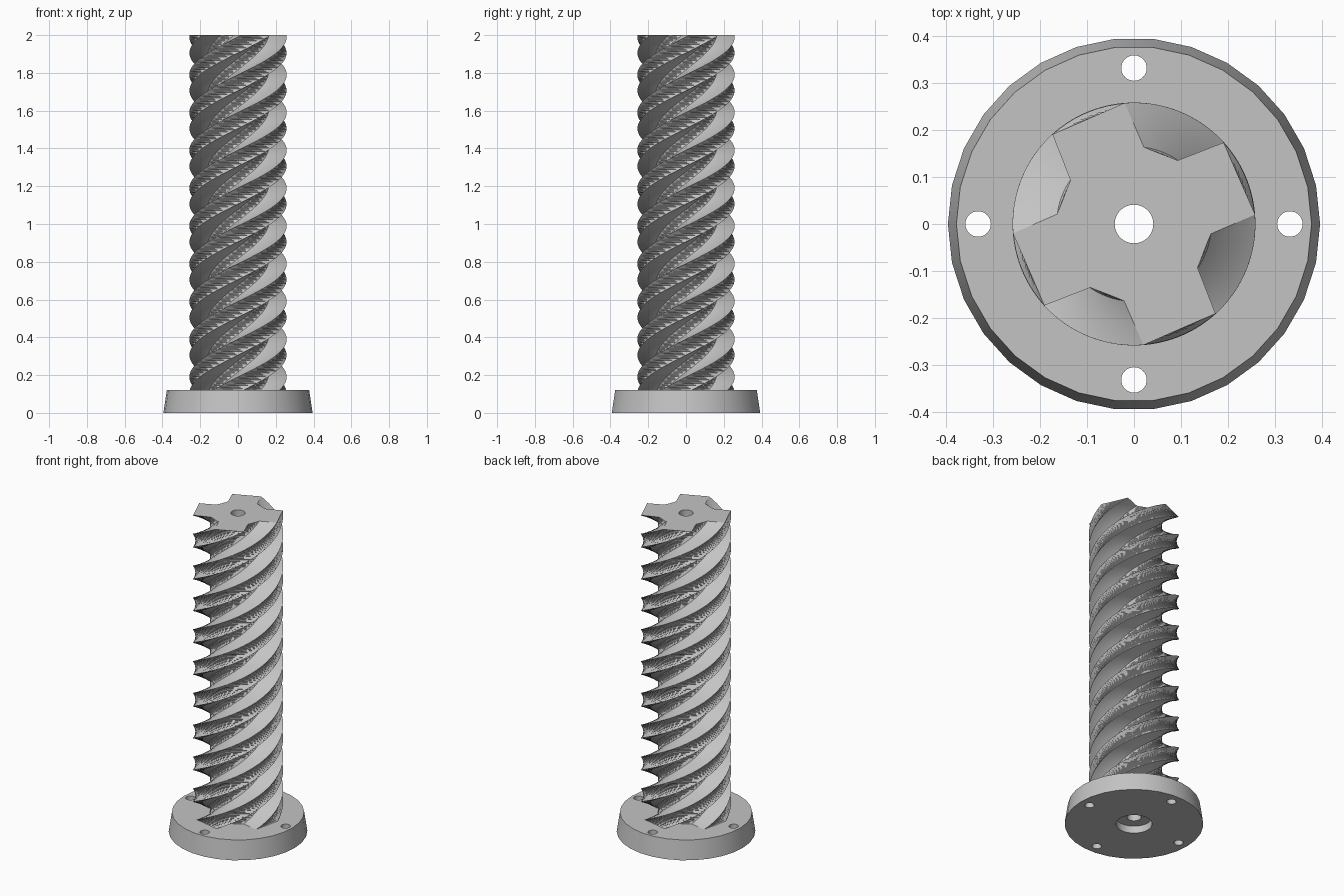
import bpy, bmesh, math

if "Cube" in bpy.data.objects:
    bpy.data.objects.remove(bpy.data.objects["Cube"])

grey = bpy.data.materials.new("plain grey")
grey.diffuse_color = (0.55, 0.55, 0.55, 1)
grey.use_nodes = True
grey.node_tree.nodes["Principled BSDF"].inputs["Base Color"].default_value = grey.diffuse_color


def make_object(name, bm):
    bmesh.ops.recalc_face_normals(bm, faces=bm.faces)
    mesh = bpy.data.meshes.new(name)
    bm.to_mesh(mesh)
    bm.free()
    obj = bpy.data.objects.new(name, mesh)
    bpy.context.collection.objects.link(obj)
    mesh.materials.append(grey)
    return obj


def loft(name, rings, triangulate=False):
    """Closed solid through rings that all have the same point count."""
    bm = bmesh.new()
    loops = [[bm.verts.new(p) for p in ring] for ring in rings]
    n = len(loops[0])
    for low, high in zip(loops, loops[1:]):
        for i in range(n):
            j = (i + 1) % n
            if triangulate:
                bm.faces.new((low[i], low[j], high[j]))
                bm.faces.new((low[i], high[j], high[i]))
            else:
                bm.faces.new((low[i], low[j], high[j], high[i]))
    bm.faces.new(loops[0][::-1])
    bm.faces.new(loops[-1])
    return make_object(name, bm)


def circle(r, z, n, cx=0.0, cy=0.0):
    return [(cx + r * math.cos(2 * math.pi * i / n),
             cy + r * math.sin(2 * math.pi * i / n), z) for i in range(n)]


def drill(obj, x, y, r, z0, z1):
    cutter = loft("drill_cutter", [circle(r, z0, 32, x, y), circle(r, z1, 32, x, y)])
    cutter.hide_render = True
    mod = obj.modifiers.new("drill", 'BOOLEAN')
    mod.operation = 'DIFFERENCE'
    mod.solver = 'EXACT'
    mod.object = cutter
    bpy.ops.object.select_all(action='DESELECT')
    bpy.context.view_layer.objects.active = obj
    obj.select_set(True)
    bpy.ops.object.modifier_apply(modifier=mod.name)
    bpy.data.objects.remove(cutter)


# Tapered base flange with bore, counterbore and four bolt holes
base = loft("base_flange", [circle(0.395, 0, 30), circle(0.377, 0.12, 30)])
drill(base, 0, 0, 0.041, -0.1, 0.3)
drill(base, 0, 0, 0.103, -0.1, 0.045)
for k in range(4):
    a = k * math.pi / 2
    drill(base, 0.331 * math.cos(a), 0.331 * math.sin(a), 0.027, -0.1, 0.3)

# Four-start screw: one groove repeated around, swept up with a right-hand twist
groove = [(0.19, 0.173), (0.093, 0.135), (0.021, 0.163), (-0.02, 0.257)]
section = []
for k in range(4):
    c, s = round(math.cos(k * math.pi / 2)), round(math.sin(k * math.pi / 2))
    section += [(x * c - y * s, x * s + y * c) for x, y in groove]

PITCH, BOTTOM, TOP, SLICES = 0.8, 0.11, 2.0, 200
rings = []
for i in range(SLICES + 1):
    z = BOTTOM + (TOP - BOTTOM) * i / SLICES
    a = 2 * math.pi * (z - TOP) / PITCH
    c, s = math.cos(a), math.sin(a)
    rings.append([(x * c - y * s, x * s + y * c, z) for x, y in section])
screw = loft("twisted_screw", rings, triangulate=True)
drill(screw, 0, 0, 0.041, 0, 2.1)

# Smooth sides, sharp edges
for obj in (base, screw):
    bpy.ops.object.select_all(action='DESELECT')
    bpy.context.view_layer.objects.active = obj
    obj.select_set(True)
    bpy.ops.object.shade_smooth_by_angle(angle=math.radians(30))
